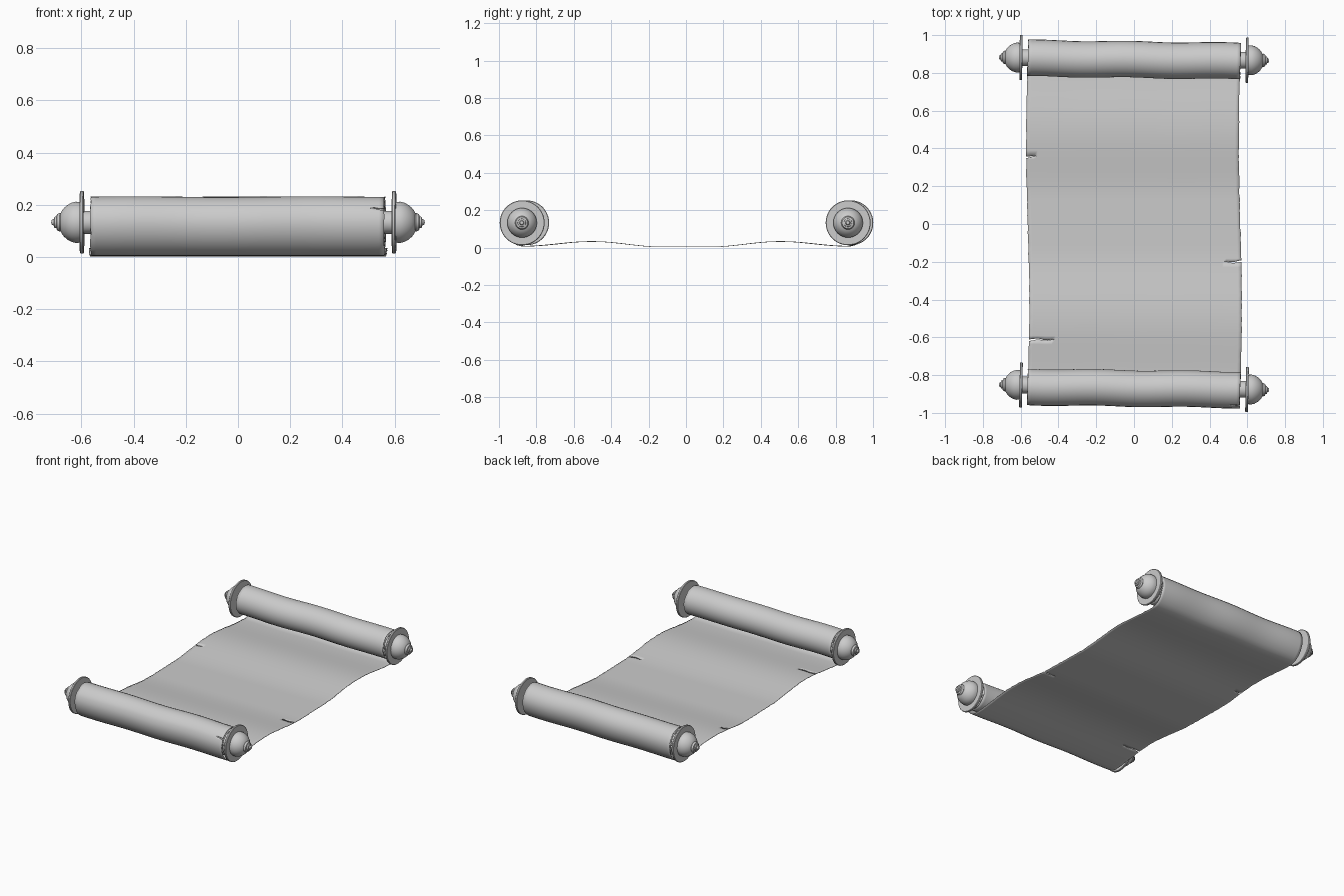
import bpy, bmesh, math, random
from mathutils import Matrix, Vector

if "Cube" in bpy.data.objects:
    bpy.data.objects.remove(bpy.data.objects["Cube"])

random.seed(4)
ROD_Z = 0.133
HALF = 0.868       # distance from the middle to each roll axis
TURNS = 2.25
WIDTH = 0.563


def finish(bm, name, angle=35):
    mesh = bpy.data.meshes.new(name)
    bm.to_mesh(mesh)
    bm.free()
    ob = bpy.data.objects.new(name, mesh)
    bpy.context.collection.objects.link(ob)
    bpy.ops.object.select_all(action='DESELECT')
    ob.select_set(True)
    bpy.context.view_layer.objects.active = ob
    bpy.ops.object.shade_smooth_by_angle(angle=math.radians(angle))
    return ob


def lathe(name, profile, matrix, steps=48):
    """Revolve (x, radius) points around the x axis."""
    bm = bmesh.new()
    verts = [bm.verts.new((x, 0, r)) for x, r in profile]
    edges = [bm.edges.new(p) for p in zip(verts, verts[1:])]
    bmesh.ops.spin(bm, geom=verts + edges, cent=(0, 0, 0), axis=(1, 0, 0),
                   angle=2 * math.pi, steps=steps, use_merge=False)
    bmesh.ops.remove_doubles(bm, verts=bm.verts, dist=0.0002)
    bmesh.ops.transform(bm, matrix=matrix, verts=bm.verts)
    bmesh.ops.recalc_face_normals(bm, faces=bm.faces)
    return finish(bm, name)


# Rods, each with a disc and a stepped finial at both ends
ROD = [(-0.61, 0), (-0.61, 0.044), (0.61, 0.044), (0.61, 0)]
DISC = [(0.591, 0), (0.591, 0.117), (0.594, 0.12), (0.603, 0.12), (0.606, 0.117), (0.606, 0)]
FINIAL = [(0.606, 0), (0.606, 0.078), (0.622, 0.079), (0.638, 0.075), (0.653, 0.067),
          (0.666, 0.056), (0.675, 0.045), (0.680, 0.035), (0.683, 0.036), (0.694, 0.031),
          (0.696, 0.022), (0.704, 0.021), (0.706, 0.013), (0.714, 0.009), (0.716, 0)]

for label, y, slope in (("front", -0.864, -0.02), ("back", 0.874, -0.012)):
    base = Matrix.Translation((0, y, ROD_Z)) @ Matrix.Rotation(slope, 4, 'Z')
    lathe(label + "_rod", ROD, base)
    for side, turn in (("right", 0), ("left", math.pi)):
        m = base @ Matrix.Rotation(turn, 4, 'Z')
        lathe(f"{label}_{side}_disc", DISC, m)
        lathe(f"{label}_{side}_finial", FINIAL, m)


def sheet_point(u, x):
    """Position on the paper: u runs along its length, x across it."""
    a, sgn = abs(u), (1 if u > 0 else -1)
    if a <= HALF:
        t = max(0, (a - 0.13) / (HALF - 0.13))
        y, z = a, 0.004 + 0.027 * math.sin(math.pi * t) ** 2 + 0.004 * t
        w = (a / HALF) ** 2
    else:
        ang = (a - HALF) / 0.1
        r = 0.097 - 0.0024 * max(0, ang - math.pi) + 0.028 * max(0, 1 - ang / 1.5) ** 2
        y = HALF + r * math.sin(ang)
        z = ROD_Z - 0.004 - r * math.cos(ang) + 0.004 * min(1, ang / 3)
        z += 0.0015 * math.sin(9 * x + sgn) * min(1, ang / 2)
        w = 1
    y = sgn * y + w * (-0.014 * x + 0.003 * math.sin(13 * x + 2 * sgn))
    shift = -0.008 * math.sin(math.pi * y / 0.85)
    return Vector((x + shift, y, z))


# Paper sheet: one long strip, rolled up at both ends, with small edge tears
TEARS = [(0.355, -1, 0.05), (-0.615, -1, 0.13), (-0.20, 1, 0.085), (-1.084, 1, 0.06)]
NX = 56
UMAX = HALF + 0.1 * TURNS * 2 * math.pi
rows = []                                   # (u, tear, which lip)
n = 200
for i in range(n + 1):
    u = -UMAX + 2 * UMAX * i / n
    if all(abs(u - t[0]) > 0.011 for t in TEARS):
        rows.append((u, None, 0))
for t in TEARS:
    rows += [(t[0], t, -1), (t[0], t, 1)]
rows.sort(key=lambda r: (r[0], r[2]))


def tear_gap(t, x):
    depth = t[2] - (WIDTH - t[1] * x)
    return 0.0045 * max(0, depth) / t[2]


bm = bmesh.new()
grid = []
for u, t, lip in rows:
    row = []
    edge = [random.uniform(-0.002, 0.002) for _ in range(2)]
    for j in range(NX + 1):
        x = -WIDTH + 2 * WIDTH * j / NX
        du = 0
        if t:
            g = tear_gap(t, x)
            du = lip * g + (0.004 * math.sin(70 * x) if g > 0 else 0)
        elif j in (0, NX):
            x += edge[0 if j == 0 else 1]
        row.append(bm.verts.new(sheet_point(u + du, x)))
    grid.append(row)
for i in range(len(rows) - 1):
    t = rows[i][1]
    inside = t and rows[i + 1][1] == t
    for j in range(NX):
        if inside:
            continue                        # open slit; welded beyond its tip
        bm.faces.new((grid[i][j], grid[i][j + 1], grid[i + 1][j + 1], grid[i + 1][j]))
bmesh.ops.remove_doubles(bm, verts=bm.verts, dist=0.00005)
paper = finish(bm, "paper_sheet", 60)
mod = paper.modifiers.new("thickness", 'SOLIDIFY')
mod.thickness = 0.003
mod.offset = 0
